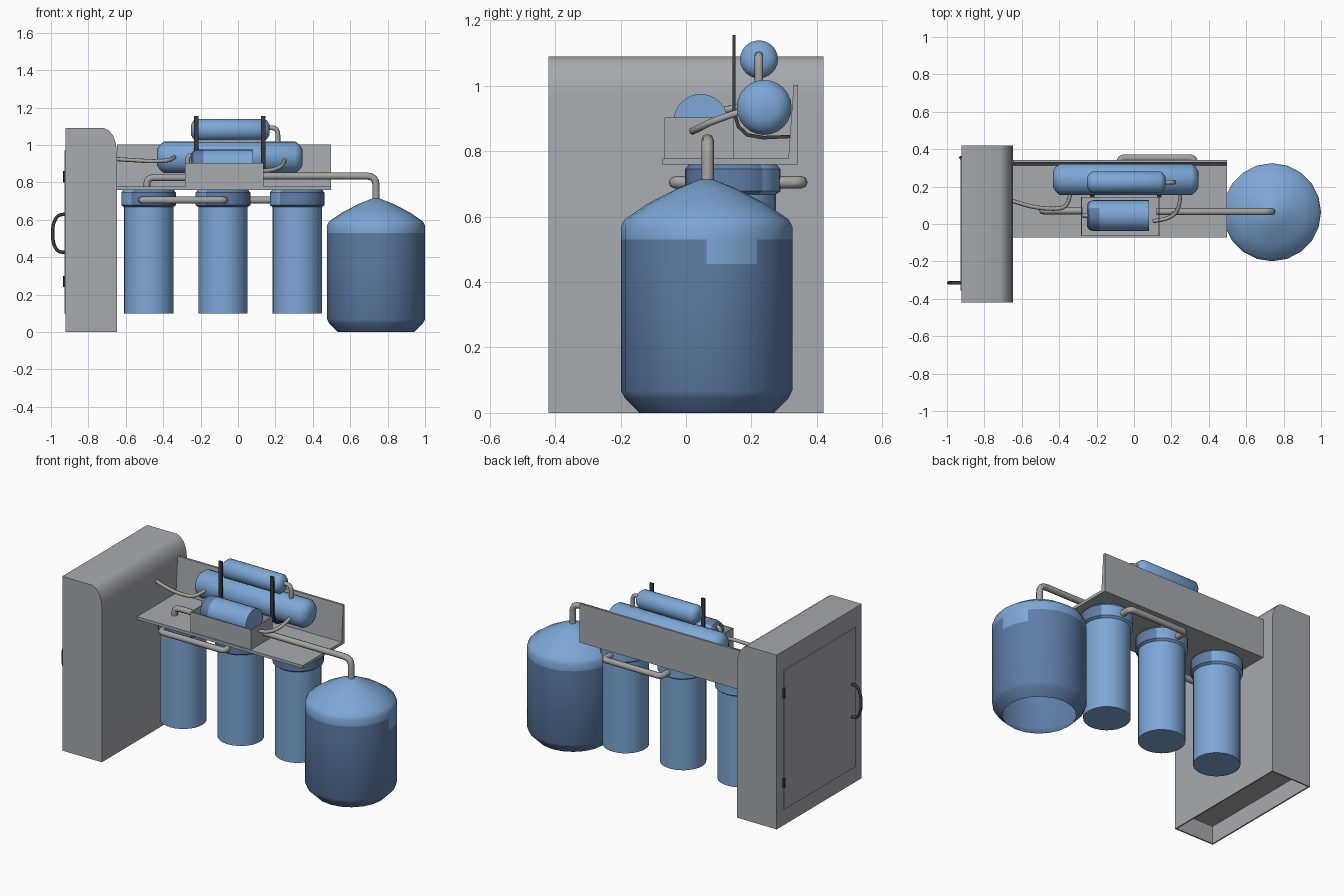
import bpy, bmesh, math
from mathutils import Vector

if "Cube" in bpy.data.objects:
    bpy.data.objects.remove(bpy.data.objects["Cube"])


def material(name, rgb):
    m = bpy.data.materials.new(name)
    m.diffuse_color = (*rgb, 1)
    m.use_nodes = True
    m.node_tree.nodes["Principled BSDF"].inputs["Base Color"].default_value = m.diffuse_color
    return m


LIGHT_BLUE = material("light_blue", (0.205, 0.39, 0.68))
DARK_BLUE = material("dark_blue", (0.115, 0.205, 0.39))
GREY = material("steel_grey", (0.38, 0.405, 0.43))
PIPE = material("pipe_grey", (0.37, 0.37, 0.36))
DARK = material("dark_metal", (0.045, 0.047, 0.05))


def finish(name, bm, mats, angle=35, normals=True):
    """Turn a bmesh into a shaded object."""
    if normals:
        bmesh.ops.recalc_face_normals(bm, faces=bm.faces)
    me = bpy.data.meshes.new(name)
    bm.to_mesh(me)
    bm.free()
    for m in mats:
        me.materials.append(m)
    ob = bpy.data.objects.new(name, me)
    bpy.context.collection.objects.link(ob)
    bpy.ops.object.select_all(action='DESELECT')
    ob.select_set(True)
    bpy.context.view_layer.objects.active = ob
    bpy.ops.object.shade_smooth_by_angle(angle=math.radians(angle))
    return ob


def lathe(name, profile, origin, axis='Z', sides=24, mats=(LIGHT_BLUE,), rule=None,
          caps=(True, True), angle=35):
    """Revolve (radius, height) points; rule(offset from origin) picks the material."""
    bm = bmesh.new()
    o = Vector(origin)
    rings = []
    for r, h in profile:
        ring = []
        for i in range(sides):
            a = 2 * math.pi * i / sides
            c, s = r * math.cos(a), r * math.sin(a)
            ring.append(bm.verts.new(o + Vector((c, s, h) if axis == 'Z' else (h, c, s))))
        rings.append(ring)
    for a, b in zip(rings, rings[1:]):
        for i in range(sides):
            j = (i + 1) % sides
            bm.faces.new((a[i], a[j], b[j], b[i]))
    if caps[0]:
        bm.faces.new(rings[0][::-1])
    if caps[1]:
        bm.faces.new(rings[-1])
    if rule:
        for f in bm.faces:
            f.material_index = rule(f.calc_center_median() - o)
    return finish(name, bm, mats, angle)


def box(name, lo, hi, mat):
    bm = bmesh.new()
    bmesh.ops.create_cube(bm, size=1)
    for v in bm.verts:
        v.co = [(a + b) / 2 + c * (b - a) for a, b, c in zip(lo, hi, v.co)]
    return finish(name, bm, [mat])


def prism(name, points, axis, lo, hi, mat, hollow=None):
    """Extrude a 2D outline along x (points are y,z) or y (points are x,z)."""
    bm = bmesh.new()
    place = (lambda p, d: (d, *p)) if axis == 'X' else (lambda p, d: (p[0], d, p[1]))
    a = [bm.verts.new(place(p, lo)) for p in points]
    b = [bm.verts.new(place(p, hi)) for p in points]
    bm.faces.new(a)
    bm.faces.new(b[::-1])
    for i in range(len(a)):
        j = (i + 1) % len(a)
        bm.faces.new((a[i], b[i], b[j], a[j]))
    bmesh.ops.recalc_face_normals(bm, faces=bm.faces)
    if hollow:  # (direction sign, wall, depth): open the top or the bottom
        sign, wall, depth = hollow
        face = [max(bm.faces, key=lambda f: f.normal.z * sign + f.calc_center_median().z * sign)]
        bmesh.ops.inset_region(bm, faces=face, thickness=wall)
        new = bmesh.ops.extrude_discrete_faces(bm, faces=face)['faces']
        bmesh.ops.translate(bm, vec=(0, 0, -sign * depth), verts=new[0].verts[:])
    return finish(name, bm, [mat], 50, normals=False)


def tube(name, pts, radius, mat=PIPE, bend=0.04):
    """Sweep a round pipe along a path whose corners are rounded."""
    pts = [Vector(p) for p in pts]
    path = [pts[0]]
    for a, p, b in zip(pts, pts[1:], pts[2:]):
        u = p + (a - p).normalized() * min(bend, (a - p).length * 0.48)
        w = p + (b - p).normalized() * min(bend, (b - p).length * 0.48)
        for i in range(5):
            t = i / 4
            path.append(u * (1 - t) ** 2 + p * 2 * t * (1 - t) + w * t * t)
    path.append(pts[-1])
    cu = bpy.data.curves.new(name, 'CURVE')
    cu.dimensions = '3D'
    cu.bevel_depth = radius
    cu.bevel_resolution = 2
    cu.use_fill_caps = True
    sp = cu.splines.new('POLY')
    sp.points.add(len(path) - 1)
    for q, p in zip(sp.points, path):
        q.co = (*p, 1)
    cu.materials.append(mat)
    ob = bpy.data.objects.new(name, cu)
    bpy.context.collection.objects.link(ob)
    bpy.ops.object.select_all(action='DESELECT')
    ob.select_set(True)
    bpy.context.view_layer.objects.active = ob
    bpy.ops.object.convert(target='MESH')
    bpy.ops.object.shade_smooth_by_angle(angle=math.radians(50))


# Cabinet with rounded top edge and open underside
prism("cabinet", [(-0.922, 0), (-0.922, 1.09), (-0.715, 1.09), (-0.69, 1.077), (-0.668, 1.05),
                  (-0.653, 1.01), (-0.648, 0.965), (-0.648, 0)], 'Y', -0.42, 0.42, GREY,
      hollow=(-1, 0.012, 0.11))
# Door, hinges and handle on the left side
box("cabinet_door", (-0.928, -0.355, 0.10), (-0.92, 0.355, 0.97), GREY)
for i, z in enumerate((0.27, 0.83)):
    lathe(f"hinge_{i + 1}", [(0.01, -0.03), (0.01, 0.03)], (-0.925, 0.355, z), sides=10, mats=[DARK])
tube("door_handle", [(-0.925, -0.315, 0.425), (-0.965, -0.315, 0.43), (-0.991, -0.315, 0.48),
                     (-0.991, -0.315, 0.575), (-0.965, -0.315, 0.625), (-0.925, -0.315, 0.63)],
     0.009, DARK)

# L-shaped mounting bracket
prism("mounting_bracket", [(-0.072, 0.76), (0.342, 0.76), (0.342, 1.003), (0.329, 1.003),
                           (0.313, 0.778), (-0.072, 0.778)], 'X', -0.648, 0.498, GREY)

# Three hanging filters with caps
for i, x in enumerate((-0.478, -0.08, 0.316)):
    lathe(f"filter_body_{i + 1}", [(0.132, 0.10), (0.132, 0.68)], (x, 0.143, 0), sides=28)
    lathe(f"filter_cap_{i + 1}", [(0.132, 0.668), (0.146, 0.678), (0.146, 0.745), (0.132, 0.762)],
          (x, 0.143, 0), sides=28, mats=(LIGHT_BLUE, DARK_BLUE),
          rule=lambda c: int(c.x - c.y > 0.03))

# Pipes joining neighbouring filters, one in front and one behind
tube("front_link_pipe", [(-0.515, 0.03, 0.705), (-0.515, -0.034, 0.705),
                         (-0.072, -0.034, 0.705), (-0.072, 0.03, 0.705)], 0.019, bend=0.025)
tube("rear_link_pipe", [(-0.075, 0.26, 0.705), (-0.075, 0.353, 0.705),
                        (0.322, 0.353, 0.705), (0.322, 0.26, 0.705)], 0.019, bend=0.025)


# Storage tank, open below, darker under the shoulder with one notch
def tank_colour(c):
    a = math.degrees(math.atan2(c.y, c.x))
    return int(c.z < (0.455 if 0 < a < 36 else 0.53))


lathe("storage_tank", [(0.205, 0.0), (0.25, 0.045), (0.262, 0.068), (0.262, 0.455), (0.262, 0.53),
                       (0.262, 0.57), (0.25, 0.592), (0.18, 0.64), (0.09, 0.686), (0.02, 0.714)],
      (0.738, 0.063, 0), sides=20, mats=(LIGHT_BLUE, DARK_BLUE), rule=tank_colour,
      caps=(False, True), angle=40)
tube("tank_pipe", [(0.738, 0.066, 0.69), (0.738, 0.066, 0.834), (0.12, 0.066, 0.834)], 0.019, bend=0.05)


# Horizontal cylinders
def capsule(name, x0, x1, y, z, r, **kw):
    c = r * 0.45
    lathe(name, [(r * 0.5, x0), (r * 0.8, x0 + c * 0.4), (r, x0 + c), (r, x1 - c),
                 (r * 0.8, x1 - c * 0.4), (r * 0.5, x1)], (0, y, z), axis='X', angle=45, **kw)


capsule("membrane_housing", -0.433, 0.345, 0.239, 0.934, 0.084)
capsule("upper_filter", -0.25, 0.168, 0.223, 1.081, 0.058)

# Pump lying in an open tray
lathe("pump", [(0.06, -0.25), (0.076, -0.24), (0.083, -0.215), (0.083, -0.185), (0.083, 0.08)],
      (0, 0.045, 0.892), axis='X', mats=(LIGHT_BLUE, DARK_BLUE),
      rule=lambda c: int(c.x < -0.185 and c.y < 0.04))
prism("pump_tray", [(-0.283, 0.775), (0.136, 0.775), (0.136, 0.903), (-0.283, 0.903)], 'Y',
      -0.065, 0.145, GREY, hollow=(1, 0.006, 0.118))

# Straps: upright bar that curves under the membrane housing
outer = [(0.142, 1.155), (0.142, 0.918), (0.156, 0.872), (0.185, 0.845), (0.235, 0.836), (0.32, 0.84)]
inner = [(0.32, 0.85), (0.238, 0.847), (0.19, 0.855), (0.165, 0.878), (0.152, 0.92), (0.152, 1.155)]
for i, x in enumerate((-0.222, 0.134)):
    prism(f"strap_{i + 1}", outer + inner, 'X', x - 0.012, x + 0.012, DARK)

# Connecting pipes and hoses
tube("tray_inlet_pipe", [(-0.487, 0.07, 0.765), (-0.487, 0.07, 0.825), (-0.275, 0.07, 0.825)], 0.018)
tube("pump_elbow", [(-0.27, 0.045, 0.80), (-0.27, 0.045, 0.945), (-0.22, 0.045, 0.945)], 0.012, bend=0.03)
tube("upper_filter_elbow", [(0.15, 0.223, 1.092), (0.213, 0.223, 1.092), (0.213, 0.223, 0.99)], 0.013)
tube("cabinet_hose", [(-0.655, 0.125, 0.925), (-0.55, 0.092, 0.918), (-0.45, 0.08, 0.912),
                      (-0.36, 0.085, 0.918), (-0.335, 0.18, 0.94)], 0.011, bend=0.06)
tube("pump_hose", [(0.10, 0.015, 0.86), (0.19, 0.03, 0.865), (0.24, 0.075, 0.89),
                   (0.25, 0.18, 0.925)], 0.011, bend=0.05)
